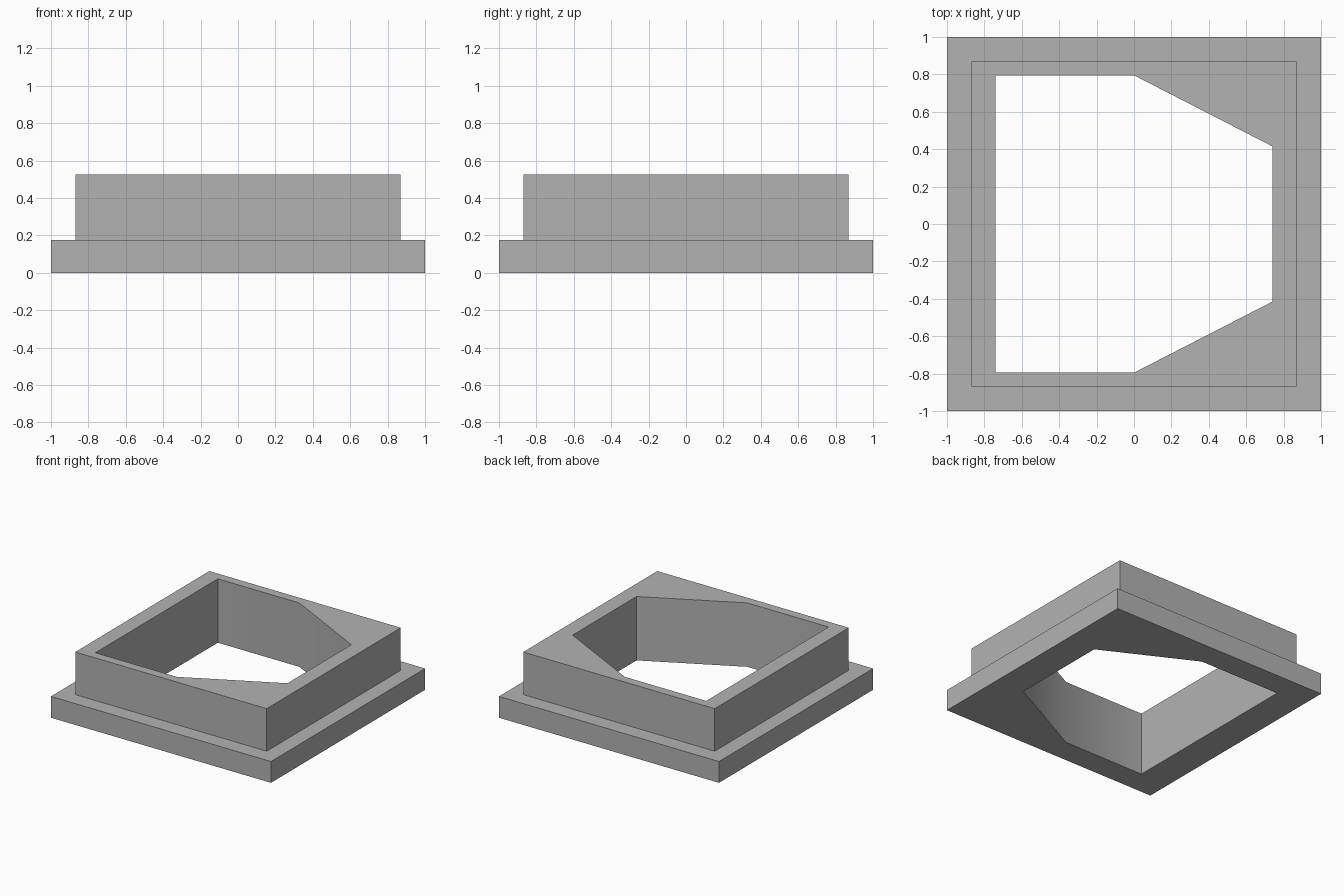
import bpy
import bmesh
import math

cube = bpy.data.objects.get("Cube")
if cube:
    bpy.data.objects.remove(cube, do_unlink=True)

FLANGE, COLLAR = 1.0, 0.87
FLANGE_TOP, COLLAR_TOP = 0.175, 0.525

# Plain grey material
grey = bpy.data.materials.new("grey")
grey.use_nodes = True
colour = (0.45, 0.45, 0.45, 1)
grey.diffuse_color = colour
grey.node_tree.nodes["Principled BSDF"].inputs["Base Color"].default_value = colour


def square(half):
    return [(-half, -half), (half, -half), (half, half), (-half, half)]


# Opening outline: square corners on the right, tapered on the left
lower = [(-0.74, -0.795), (0, -0.795), (0.74, -0.415)]
opening = lower + [(x, -y) for x, y in reversed(lower)]

bm = bmesh.new()


def ring(points, z):
    """Closed loop of vertices at height z."""
    return [bm.verts.new((x, y, z)) for x, y in points]


def wall(a, b):
    """Join two matching loops with quads."""
    for i in range(len(a)):
        j = (i + 1) % len(a)
        bm.faces.new((a[i], a[j], b[j], b[i]))


def cap(outer, inner):
    """Fill the flat area between an outline and the opening."""
    edges = [bm.edges.get((loop[i - 1], loop[i]))
             for loop in (outer, inner) for i in range(len(loop))]
    bmesh.ops.triangle_fill(bm, edges=edges, use_beauty=True)


# Stepped outside: flange edge, ledge, collar sides
steps = [ring(square(half), z) for half, z in (
    (FLANGE, 0), (FLANGE, FLANGE_TOP), (COLLAR, FLANGE_TOP), (COLLAR, COLLAR_TOP))]
for a, b in zip(steps, steps[1:]):
    wall(a, b)

# Opening walls, then underside and top rim
hole_bottom, hole_top = ring(opening, 0), ring(opening, COLLAR_TOP)
wall(hole_top, hole_bottom)
cap(steps[0], hole_bottom)
cap(steps[-1], hole_top)
bmesh.ops.recalc_face_normals(bm, faces=bm.faces)

mesh = bpy.data.meshes.new("flanged_frame")
bm.to_mesh(mesh)
bm.free()
mesh.materials.append(grey)
frame = bpy.data.objects.new("flanged_frame", mesh)
bpy.context.collection.objects.link(frame)

# Soft shading across the shallow bends of the opening
bpy.ops.object.select_all(action='DESELECT')
frame.select_set(True)
bpy.context.view_layer.objects.active = frame
bpy.ops.object.shade_smooth_by_angle(angle=math.radians(30))
